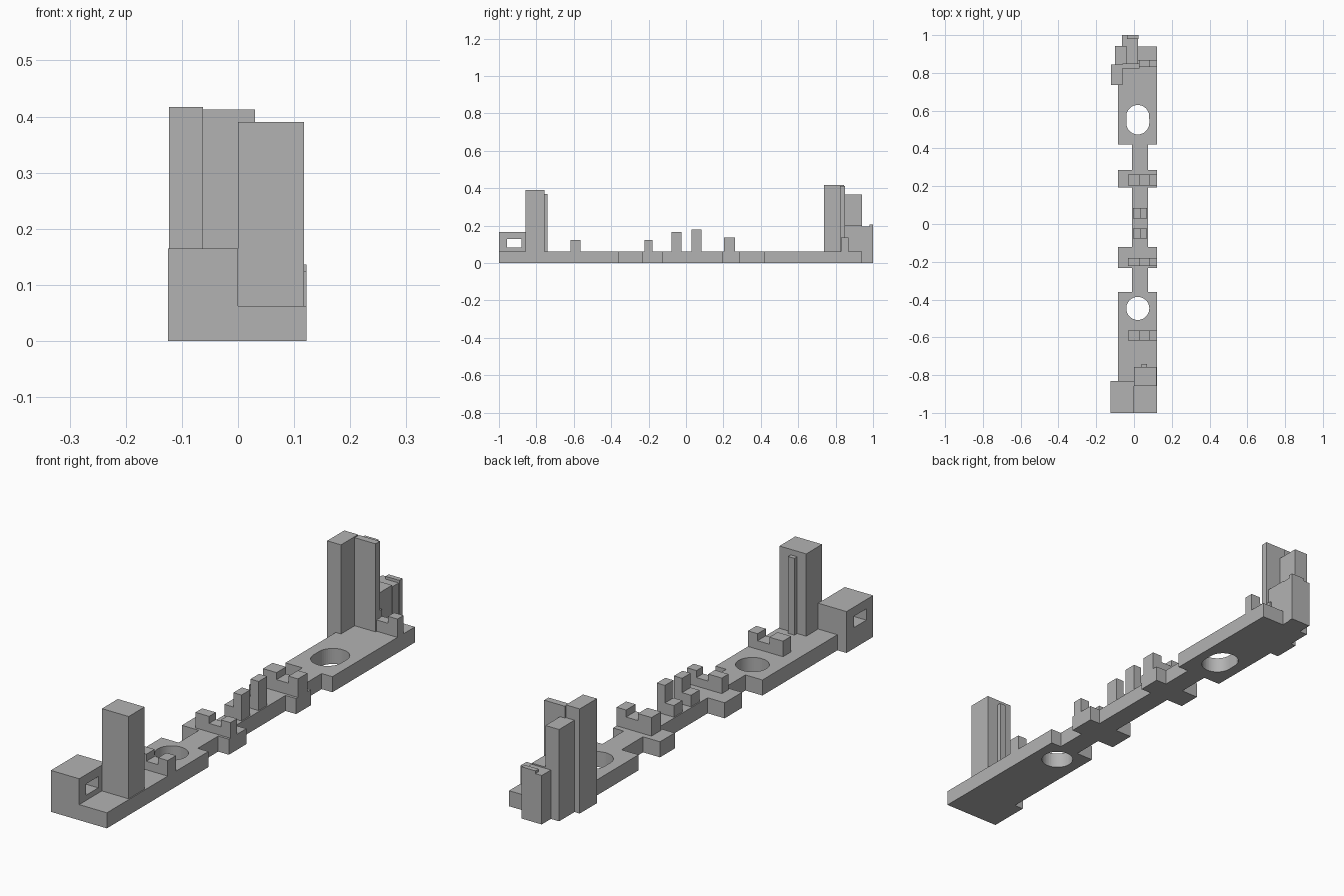
import bpy, bmesh
from mathutils import Vector

if "Cube" in bpy.data.objects:
    bpy.data.objects.remove(bpy.data.objects["Cube"])

grey = bpy.data.materials.new("matte grey")
grey.use_nodes = True
colour = (0.45, 0.45, 0.45, 1)
grey.diffuse_color = colour
grey.node_tree.nodes["Principled BSDF"].inputs["Base Color"].default_value = colour

PLATE = 0.062


def prism(name, outline, depth):
    """Extrude a closed outline of 3D points along depth."""
    bm = bmesh.new()
    face = bm.faces.new([bm.verts.new(p) for p in outline])
    ext = bmesh.ops.extrude_face_region(bm, geom=[face], use_keep_orig=True)
    top = [v for v in ext["geom"] if isinstance(v, bmesh.types.BMVert)]
    bmesh.ops.translate(bm, verts=top, vec=Vector(depth))
    bmesh.ops.recalc_face_normals(bm, faces=bm.faces)
    mesh = bpy.data.meshes.new(name)
    bm.to_mesh(mesh)
    bm.free()
    mesh.materials.append(grey)
    obj = bpy.data.objects.new(name, mesh)
    bpy.context.collection.objects.link(obj)
    return obj


def box(name, x0, x1, y0, y1, z0, z1):
    return prism(name, [(x0, y0, z0), (x1, y0, z0), (x1, y1, z0), (x0, y1, z0)],
                 (0, 0, z1 - z0))


def cut(obj, cutter):
    """Subtract the cutter and discard it."""
    cutter.hide_render = True
    mod = obj.modifiers.new("cut", "BOOLEAN")
    mod.operation = "DIFFERENCE"
    mod.solver = "EXACT"
    mod.object = cutter
    bpy.context.view_layer.objects.active = obj
    bpy.ops.object.modifier_apply(modifier=mod.name)
    bpy.data.objects.remove(cutter)


def round_cutter(x, y, radius, stretch):
    """Upright peg, stretched into a slot along y."""
    bm = bmesh.new()
    bmesh.ops.create_cone(bm, cap_ends=True, segments=48, radius1=radius,
                          radius2=radius, depth=0.4)
    for v in bm.verts:
        v.co.y += stretch if v.co.y > 0 else -stretch
    bmesh.ops.translate(bm, verts=bm.verts, vec=Vector((x, y, 0)))
    mesh = bpy.data.meshes.new("hole_cutter")
    bm.to_mesh(mesh)
    bm.free()
    mesh.materials.append(grey)
    obj = bpy.data.objects.new("hole_cutter", mesh)
    bpy.context.collection.objects.link(obj)
    return obj


# Base plate: wide and narrow stretches along its length
wide, narrow = (-0.085, 0.122), (-0.01, 0.075)
stops = [-1, -0.36, -0.232, -0.122, 0.192, 0.285, 0.42, 0.94]
left, right = [], []
for i, (y0, y1) in enumerate(zip(stops, stops[1:])):
    lo, hi = narrow if i % 2 else wide
    left += [(lo, y0, 0), (lo, y1, 0)]
    right += [(hi, y0, 0), (hi, y1, 0)]
base = prism("base_plate", right + left[::-1], (0, 0, PLATE))
cut(base, round_cutter(0.02, -0.447, 0.061, 0.0))
cut(base, round_cutter(0.02, 0.552, 0.061, 0.017))

# Front end block with a window through it
block = box("front_end_block", -0.125, 0, -1, -0.832, 0, 0.165)
cut(block, box("window_cutter", -0.3, 0.3, -0.957, -0.88, 0.083, 0.128))

# Front tower with a rib on its back
box("front_tower", 0, 0.118, -0.857, -0.757, PLATE, 0.39)
box("front_tower_rib", 0.04, 0.068, -0.757, -0.74, PLATE, 0.368)

# Notched cross walls
for name, y0, y1, top in (("front", -0.617, -0.565, 0.124), ("middle", -0.222, -0.18, 0.124),
                          ("rear", 0.203, 0.263, 0.136), ("back", 0.83, 0.868, 0.135)):
    steps = [(-0.032, PLATE), (-0.032, top), (0.028, top), (0.028, top - 0.028),
             (0.08, top - 0.028), (0.08, top), (0.122, top), (0.122, PLATE)]
    prism(name + "_notched_wall", [(x, y0, z) for x, z in steps], (0, y1 - y0, 0))

# Stepped posts on the spine
for name, y0, y1, top in (("front", -0.078, -0.024, 0.165), ("rear", 0.03, 0.084, 0.178)):
    steps = [(-0.005, PLATE), (-0.005, 0.108), (0.034, 0.108), (0.034, top),
             (0.07, top), (0.07, PLATE)]
    prism(name + "_stepped_post", [(x, y0, z) for x, z in steps], (0, y1 - y0, 0))

# Back tower cluster
box("back_corner_tower", -0.123, -0.062, 0.737, 0.845, 0, 0.417)
box("back_panel", -0.062, 0.03, 0.823, 0.85, 0, 0.413)
box("back_mid_tower", -0.1, -0.04, 0.845, 0.942, 0, 0.366)
box("back_low_block", -0.04, 0.02, 0.85, 0.942, 0, 0.2)
box("back_end_block", -0.064, 0.022, 0.942, 0.98, 0, 0.195)
box("back_end_face", -0.064, -0.036, 0.98, 1, 0, 0.195)
box("back_end_tab", -0.036, 0.025, 0.98, 1, 0, 0.206)
